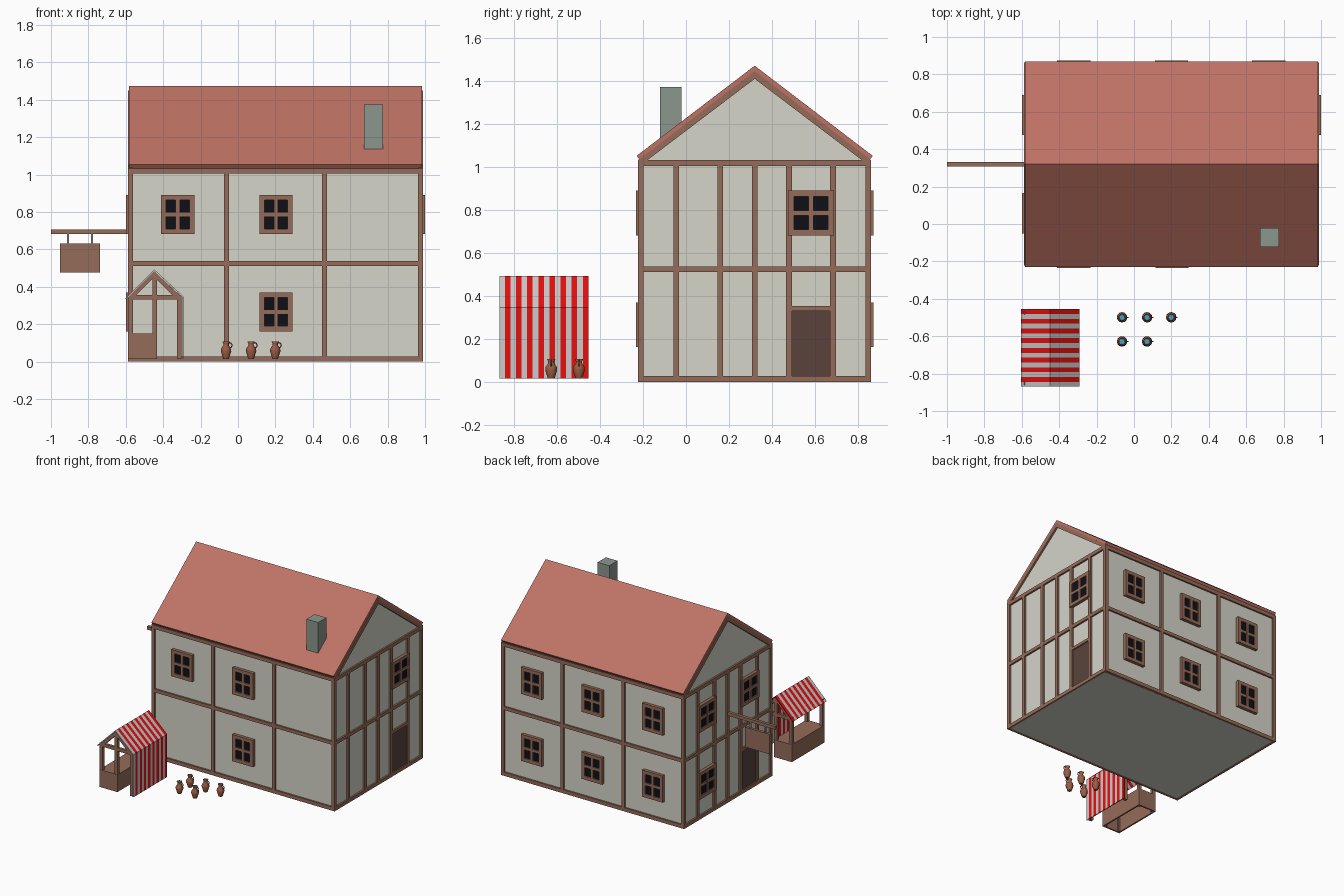
import bpy, bmesh, math

if "Cube" in bpy.data.objects:
    bpy.data.objects.remove(bpy.data.objects["Cube"])


def material(name, r, g, b):
    m = bpy.data.materials.new(name)
    m.diffuse_color = (r, g, b, 1)
    m.use_nodes = True
    m.node_tree.nodes["Principled BSDF"].inputs["Base Color"].default_value = m.diffuse_color
    return m


PLASTER = material("plaster", 0.66, 0.66, 0.59)
WOOD = material("timber", 0.30, 0.15, 0.10)
TILE = material("roof_tile", 0.52, 0.17, 0.13)
STONE = material("stone", 0.26, 0.31, 0.27)
DOOR = material("dark_door", 0.10, 0.055, 0.045)
GLASS = material("dark_glass", 0.004, 0.005, 0.008)
RED = material("red_cloth", 0.80, 0.005, 0.005)
WHITE = material("white_cloth", 0.70, 0.70, 0.70)
CLAY = material("clay", 0.33, 0.11, 0.06)
WATER = material("water", 0.06, 0.35, 0.60)


def finish(name, bm, mat):
    bmesh.ops.recalc_face_normals(bm, faces=bm.faces[:])
    me = bpy.data.meshes.new(name)
    bm.to_mesh(me)
    bm.free()
    me.materials.append(mat)
    ob = bpy.data.objects.new(name, me)
    bpy.context.collection.objects.link(ob)
    return ob


def boxes(name, items, mat):
    """Each item is (x0, x1, y0, y1, z0, z1); all end up in one object."""
    bm = bmesh.new()
    for b in items:
        vs = bmesh.ops.create_cube(bm, size=1)["verts"]
        for v in vs:
            for i in range(3):
                v.co[i] = (b[2 * i] + b[2 * i + 1]) / 2 + v.co[i] * (b[2 * i + 1] - b[2 * i])
    return finish(name, bm, mat)


def prism(name, pts, a, b, axis, mat):
    """Extrude a (horizontal, z) profile from a to b along x or y."""
    bm = bmesh.new()
    face = bm.faces.new([bm.verts.new((a, u, z) if axis == "x" else (u, a, z)) for u, z in pts])
    new = bmesh.ops.extrude_face_region(bm, geom=[face])["geom"]
    vec = (b - a, 0, 0) if axis == "x" else (0, b - a, 0)
    bmesh.ops.translate(bm, vec=vec, verts=[g for g in new if isinstance(g, bmesh.types.BMVert)])
    return finish(name, bm, mat)


# House shell
X0, X1, Y0, Y1, RIDGE = -0.575, 0.975, -0.21, 0.85, 0.32
prism("house_walls", [(Y0, 0), (Y1, 0), (Y1, 1.02), (RIDGE, 1.43), (Y0, 1.02)], X0, X1, "x", PLASTER)


def on_wall(side, u0, u1, z0, z1, d0, d1):
    """Box on a wall: u runs along the wall, d is the distance out of it."""
    if side == "front":
        return (u0, u1, Y0 - d1, Y0 - d0, z0, z1)
    if side == "back":
        return (u0, u1, Y1 + d0, Y1 + d1, z0, z1)
    if side == "left":
        return (X0 - d1, X0 - d0, u0, u1, z0, z1)
    return (X1 + d0, X1 + d1, u0, u1, z0, z1)


# Timber framing
T = 0.013
RAILS = [(0, 0.028), (0.512, 0.538), (1.005, 1.033)]
LONG_POSTS = [-0.062, 0.462]
SIDE_POSTS = [-0.045, 0.16, 0.32, 0.48, 0.685]
for side in ("front", "back", "left", "right"):
    long = side in ("front", "back")
    a, b = (X0, X1) if long else (Y0, Y1)
    parts = [on_wall(side, a, b, z0, z1, -0.01, T) for z0, z1 in RAILS]
    parts += [on_wall(side, p - 0.013, p + 0.013, 0.028, 1.005, -0.01, T)
              for p in (LONG_POSTS if long else SIDE_POSTS)]
    boxes(side + "_timbers", parts, WOOD)
boxes("corner_posts", [(x - T, x + T, y - T, y + T, 0, 1.033)
                       for x in (X0, X1) for y in (Y0, Y1)], WOOD)


# Windows with four panes
def window(side, u, z):
    w, h = (0.089, 0.104) if side in ("front", "back") else (0.107, 0.104)
    f, c, d = 0.027, 0.011, 0.024
    name = "%s_window_%s" % (side, "upper" if z > 0.5 else "lower")
    boxes(name + "_frame", [
        on_wall(side, u - w, u - w + f, z - h, z + h, -0.005, d),
        on_wall(side, u + w - f, u + w, z - h, z + h, -0.005, d),
        on_wall(side, u - w + f, u + w - f, z - h, z - h + f, -0.005, d),
        on_wall(side, u - w + f, u + w - f, z + h - f, z + h, -0.005, d),
        on_wall(side, u - c, u + c, z - h + f, z + h - f, -0.005, d),
        on_wall(side, u - w + f, u + w - f, z - c, z + c, -0.005, d - 0.001)], WOOD)
    boxes(name + "_panes", [on_wall(side, u - w + f, u + w - f, z - h + f, z + h - f, -0.005, T + 0.002)], GLASS)


UP, LOW = 0.787, 0.266
for side, u, z in [("front", -0.322, UP), ("front", 0.203, UP), ("front", 0.203, LOW),
                   ("right", 0.5825, UP), ("left", 0.0575, UP),
                   ("left", 0.5825, UP), ("left", 0.5825, LOW)]:
    window(side, u, z)
for u in (-0.322, 0.2, 0.72):
    for z in (UP, LOW):
        window("back", u, z)

# Doors on both gable ends
for side, u in (("right", 0.5825), ("left", 0.0575)):
    boxes(side + "_door", [on_wall(side, u - 0.092, u + 0.092, 0.028, 0.33, -0.005, 0.004)], DOOR)
    boxes(side + "_door_lintel", [on_wall(side, u - 0.092, u + 0.092, 0.33, 0.353, -0.005, T)], WOOD)

# Roof, gable rafters and chimney
prism("roof", [(-0.23, 1.053), (RIDGE, 1.473), (0.87, 1.053), (0.853, 1.03),
               (RIDGE, 1.437), (-0.213, 1.03)], X0 - 0.009, X1 + 0.009, "x", TILE)
for name, a, b in (("left", X0 - T, X0 + 0.01), ("right", X1 - 0.01, X1 + T)):
    prism(name + "_gable_rafters", [(-0.223, 1.033), (RIDGE, 1.448), (0.863, 1.033), (0.82, 1.033),
                                    (RIDGE, 1.412), (-0.18, 1.033)], a, b, "x", WOOD)
boxes("chimney", [(0.674, 0.775, -0.122, -0.021, 1.05, 1.374)], STONE)

# Hanging sign
boxes("sign_beam", [(-1, X0, RIDGE - 0.012, RIDGE + 0.012, 0.681, 0.706)], WOOD)
boxes("sign_board", [(-0.952, -0.738, RIDGE - 0.011, RIDGE + 0.011, 0.476, 0.631)], WOOD)
boxes("sign_hangers", [(x - 0.005, x + 0.005, RIDGE - 0.005, RIDGE + 0.005, 0.625, 0.685)
                       for x in (-0.909, -0.781)], STONE)

# Market stall frame
G, SY0, SY1 = 0.015, -0.87, -0.455
for name, y in (("front", SY0 + 0.008), ("back", SY1 - 0.031)):
    y2 = y + 0.023
    boxes("stall_%s_frame" % name, [
        (-0.588, -0.562, y, y2, G, 0.345), (-0.458, -0.434, y, y2, G, 0.465),
        (-0.327, -0.303, y, y2, G, 0.345), (-0.588, -0.303, y + 0.001, y2 - 0.001, 0.332, 0.357)], WOOD)
    prism("stall_%s_rafters" % name, [(-0.59, 0.343), (-0.448, 0.485), (-0.301, 0.343), (-0.337, 0.343),
                                      (-0.448, 0.452), (-0.556, 0.343)], y, y2, "y", WOOD)

# Stall counter, open underneath
c0, c1, d0, d1 = -0.588, -0.433, SY0 + 0.006, SY1 - 0.006
boxes("stall_counter", [(c0, c1, d0, d0 + 0.012, G, 0.15), (c0, c1, d1 - 0.012, d1, G, 0.15),
                        (c0, c0 + 0.012, d0, d1, G, 0.15), (c1 - 0.012, c1, d0, d1, G, 0.15),
                        (c0, c1, d0, d1, 0.138, 0.15)], WOOD)

# Striped cloth over the stall, draped to the ground on the right
cloth = [(-0.603, 0.338), (-0.448, 0.493), (-0.291, 0.347), (-0.291, G), (-0.298, G),
         (-0.298, 0.343), (-0.448, 0.483), (-0.598, 0.333)]
N = 16
for i in range(N):
    s = (SY1 - SY0) / N
    prism("cloth_stripe", cloth, SY0 + i * s, SY0 + (i + 1) * s, "y", RED if i % 2 else WHITE)


# Clay jugs with water and one handle
def jug(x, y):
    profile = [(0.015, 0), (0.018, 0.008), (0.028, 0.04), (0.026, 0.055), (0.014, 0.072),
               (0.014, 0.08), (0.02, 0.092), (0.016, 0.092), (0.012, 0.08)]
    n = 12
    bm = bmesh.new()
    rings = [[bm.verts.new((x + r * math.cos(2 * math.pi * k / n), y + r * math.sin(2 * math.pi * k / n), G + z))
              for k in range(n)] for r, z in profile]
    for lo, hi in zip(rings, rings[1:]):
        for k in range(n):
            bm.faces.new((lo[k], lo[(k + 1) % n], hi[(k + 1) % n], hi[k])).smooth = True
    bm.faces.new(rings[0])
    bm.faces.new(rings[-1])
    finish("jug", bm, CLAY)
    bpy.ops.mesh.primitive_cylinder_add(vertices=n, radius=0.0145, depth=0.004, location=(x, y, G + 0.085))
    bpy.context.object.name = "jug_water"
    bpy.context.object.data.materials.append(WATER)
    bpy.ops.mesh.primitive_torus_add(major_segments=14, minor_segments=6, major_radius=0.014, minor_radius=0.003,
                                     location=(x + 0.018, y, G + 0.072), rotation=(math.pi / 2, 0, 0))
    bpy.context.object.name = "jug_handle"
    bpy.context.object.data.materials.append(CLAY)


for x, y in [(-0.064, -0.499), (0.07, -0.499), (0.199, -0.499), (-0.064, -0.628), (0.07, -0.628)]:
    jug(x, y)
